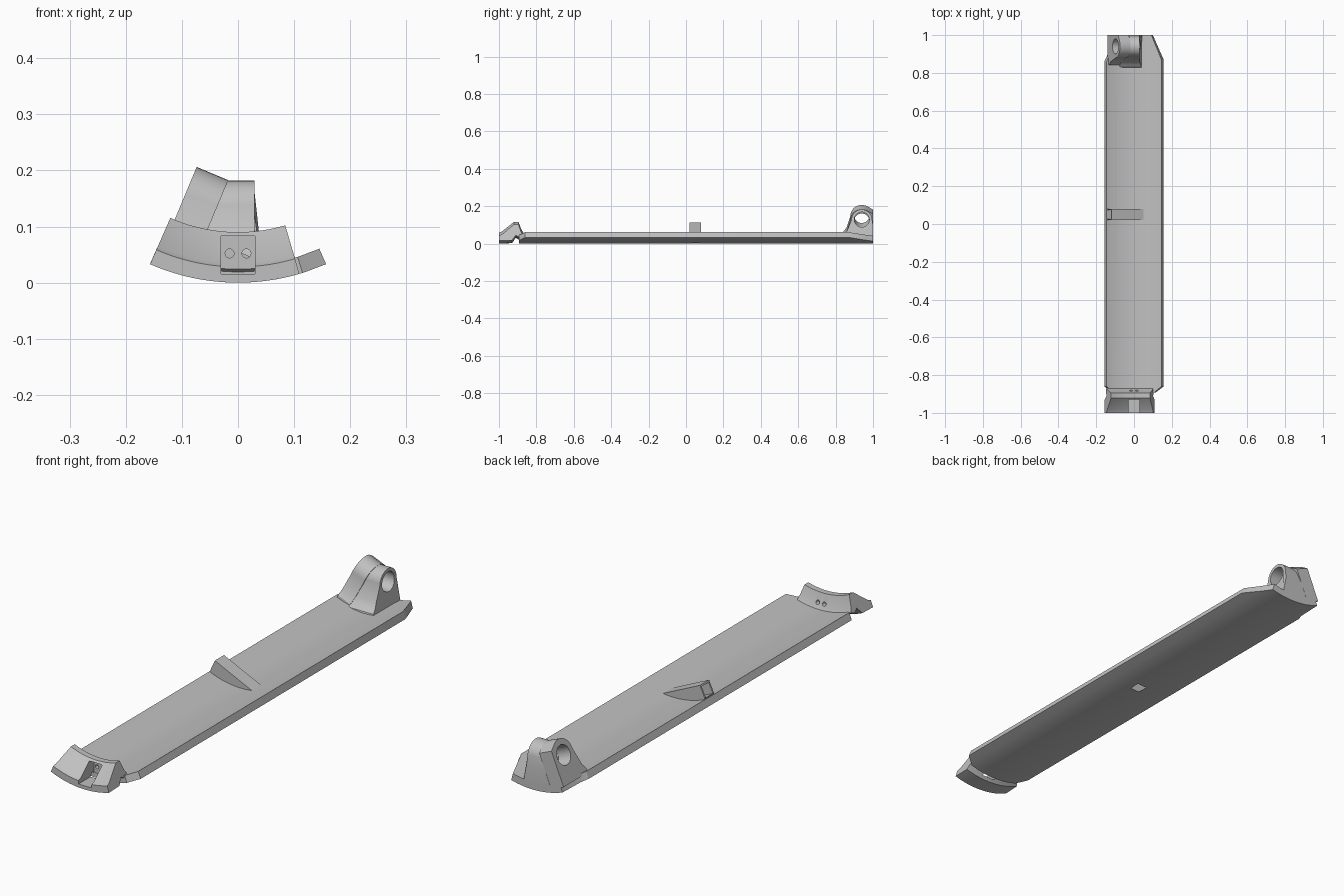
import bpy, bmesh
from math import sin, cos, asin, pi, radians
from mathutils import Vector

cube = bpy.data.objects.get("Cube")
if cube:
    bpy.data.objects.remove(cube, do_unlink=True)

AXIS_Z = 0.39              # height of the shell's centre of curvature
R_OUT, R_IN = 0.39, 0.36
EDGE = radians(23.7)
Y_UNIT = Vector((0, 1, 0))

grey = bpy.data.materials.new("plain grey")
grey.use_nodes = True
colour = (0.53, 0.53, 0.53, 1)
grey.diffuse_color = colour
grey.node_tree.nodes["Principled BSDF"].inputs["Base Color"].default_value = colour


def polar(r, a, y=0.0):
    return Vector((r * sin(a), y, AXIS_Z - r * cos(a)))


def loft(name, rings):
    """Solid skin through matching closed rings, capped at both ends."""
    bm = bmesh.new()
    rows = [[bm.verts.new(p) for p in ring] for ring in rings]
    n = len(rows[0])
    for a, b in zip(rows, rows[1:]):
        for i in range(n):
            bm.faces.new((a[i], a[(i + 1) % n], b[(i + 1) % n], b[i]))
    bm.faces.new(rows[0][::-1])
    bm.faces.new(rows[-1])
    bmesh.ops.recalc_face_normals(bm, faces=bm.faces)
    mesh = bpy.data.meshes.new(name)
    bm.to_mesh(mesh)
    bm.free()
    mesh.materials.append(grey)
    obj = bpy.data.objects.new(name, mesh)
    bpy.context.collection.objects.link(obj)
    return obj


def bar(name, xz, y0, y1):
    return loft(name, [[(x, y, z) for x, z in xz] for y in (y0, y1)])


def circle(cx, cy, r, n=32):
    return [(cx + r * cos(2 * pi * i / n), cy + r * sin(2 * pi * i / n))
            for i in range(n)]


def cut(target, cutter):
    bpy.context.view_layer.objects.active = target
    mod = target.modifiers.new("cut", 'BOOLEAN')
    mod.operation, mod.solver, mod.object = 'DIFFERENCE', 'EXACT', cutter
    bpy.ops.object.modifier_apply(modifier=mod.name)


def interp(x, pts):
    for (xa, ya), (xb, yb) in zip(pts, pts[1:]):
        if x <= xb:
            return ya + (yb - ya) * (x - xa) / (xb - xa)
    return pts[-1][1]


# Curved panel with clipped corners
front_edge = [(-0.157, -0.86), (-0.115, -0.892), (0.115, -0.892), (0.157, -0.86)]
back_edge = [(-0.157, 0.86), (-0.142, 0.89), (-0.135, 1.0), (0.1, 1.0), (0.157, 0.87)]
breaks = {p[0] for p in front_edge + back_edge}
xs = sorted(breaks | {-0.12 + 0.01 * i for i in range(25)})
rings = []
for x in xs:
    a = asin(x / R_OUT)
    y0, y1 = interp(x, front_edge), interp(x, back_edge)
    rings.append([polar(R_OUT, a, y0), polar(R_OUT, a, y1),
                  polar(R_IN, a, y1), polar(R_IN, a, y0)])
panel = loft("curved_panel", rings)

# Front clip swept along the same arc
clip_profile = [(-1, 0.39), (-1, 0.362), (-0.985, 0.356), (-0.92, 0.30),
                (-0.895, 0.30), (-0.882, 0.34), (-0.868, 0.365),
                (-0.89, 0.372), (-0.91, 0.36), (-0.93, 0.388)]
steps = 24
clip_end = radians(16.3)
clip = loft("front_clip", [
    [polar(r, -EDGE + (EDGE + clip_end) * i / steps, y) for y, r in clip_profile]
    for i in range(steps + 1)])

# Clip pocket and its two fixing holes
pocket = bar("pocket_cutter", [(-0.03, 0.015), (0.03, 0.015),
                               (0.03, 0.083), (-0.03, 0.083)], -1.1, -0.9)
cutters = [pocket]
cut(clip, pocket)
for side in (-1, 1):
    hole = bar("hole_cutter", circle(side * 0.015, 0.052, 0.008, 16), -0.95, -0.84)
    cut(clip, hole)
    cutters.append(hole)

# Sloping guide peg, hollow through the panel
arc = [polar(0.37, radians(d)) for d in range(8, -23, -5)]
peg = bar("guide_peg", [(-0.142, 0.064), (-0.12, 0.112), (0.05, 0.033)]
          + [(p.x, p.z) for p in arc], 0.02, 0.08)
tunnel = bar("tunnel_cutter", [(-0.2, 0.141), (0.04, 0.03), (0.04, -0.02),
                               (-0.2, 0.091)], 0.027, 0.073)
cutters.append(tunnel)
cut(peg, tunnel)
cut(panel, tunnel)


# Upright hinge lug with flared foot
def upright(y, z, side):
    if side < 0:
        return Vector((-0.018 - 0.4 * (0.185 - z), y, z))
    return Vector((0.029 + 0.4 * max(0, 0.06 - z), y, z))


dome = [(0.94 + 0.055 * cos(t), 0.127 + 0.055 * sin(t))
        for t in [pi * (1 - i / 16) for i in range(17)]]
lug_profile = ([(0.825, 0.02), (0.83, 0.036), (0.848, 0.048), (0.862, 0.07)]
               + dome + [(1.0, 0.1), (1.0, 0.02)])
lug = loft("upright_lug", [[upright(y, z, s) for y, z in lug_profile]
                           for s in (-1, 1)])
bore = loft("upright_bore_cutter", [[(x, y, z) for y, z in circle(0.94, 0.128, 0.04)]
                                    for x in (-0.2, 0.2)])
cut(lug, bore)
cutters.append(bore)

# Tilted hinge lug standing square to the panel edge
tilt = radians(22.7)
tangent = Vector((cos(tilt), 0, -sin(tilt)))


def tilted(y, r, t):
    return polar(r, -tilt, y) + tangent * t


crown = [(0.94 + 0.06 * cos(t), 0.258 - 0.06 * sin(t))
         for t in [pi - i * pi / 18 for i in range(13)]]
tilt_profile = ([(0.84, 0.37), (0.842, 0.35), (0.858, 0.33)] + crown
                + [(1.0, 0.225), (1.0, 0.37)])
edge_lug = loft("tilted_lug", [[tilted(y, r, t) for y, r in tilt_profile]
                               for t in (0.003, 0.064)])
edge_bore = loft("tilted_bore_cutter", [[tilted(y, r, t)
                                         for y, r in circle(0.94, 0.262, 0.04)]
                                        for t in (-0.1, 0.2)])
cut(edge_lug, edge_bore)
cutters.append(edge_bore)

for c in cutters:
    bpy.data.objects.remove(c, do_unlink=True)

# Smooth curved surfaces, keep hard edges
for obj in (panel, clip, peg, lug, edge_lug):
    bpy.ops.object.select_all(action='DESELECT')
    obj.select_set(True)
    bpy.context.view_layer.objects.active = obj
    bpy.ops.object.shade_smooth_by_angle(angle=radians(25))
